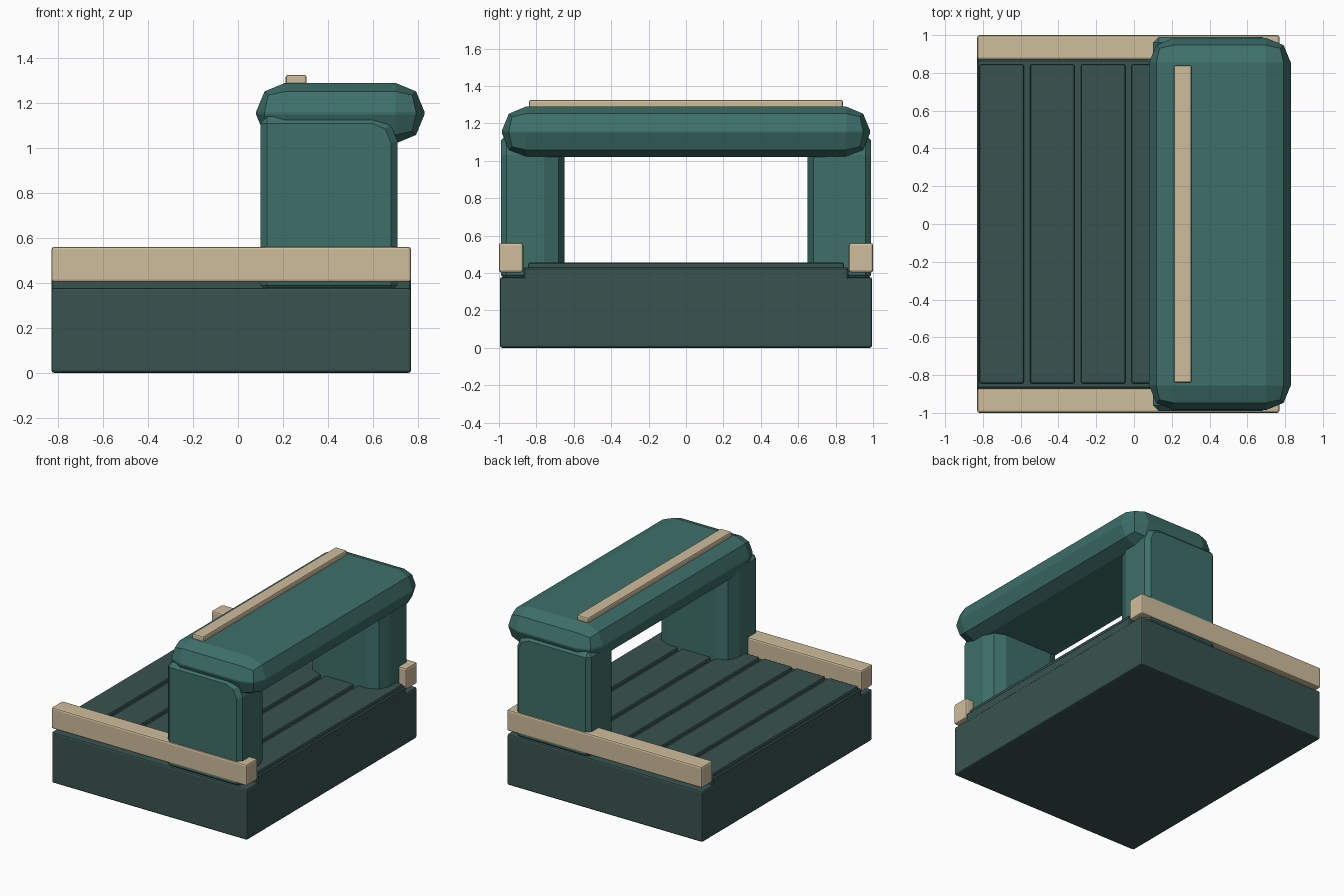
import bpy, bmesh

if "Cube" in bpy.data.objects:
    bpy.data.objects.remove(bpy.data.objects["Cube"])


def material(name, r, g, b):
    def lin(c):
        c /= 255
        return c / 12.92 if c <= 0.04045 else ((c + 0.055) / 1.055) ** 2.4
    m = bpy.data.materials.new(name)
    m.diffuse_color = (lin(r), lin(g), lin(b), 1)
    m.use_nodes = True
    m.node_tree.nodes["Principled BSDF"].inputs["Base Color"].default_value = m.diffuse_color
    return m


DARK = material("dark teal", 56, 83, 79)
TEAL = material("teal", 62, 112, 106)
TAN = material("tan", 207, 189, 156)


def box(name, x, y, z, mat, bevel=0.0, segments=1, round_edge=None, round_width=0.11):
    """Box from ranges; edges chosen by round_edge get a wide bevel first."""
    bm = bmesh.new()
    bmesh.ops.create_cube(bm, size=1)
    for v in bm.verts:
        v.co = [(r[0] + r[1]) / 2 + c * (r[1] - r[0]) for r, c in zip((x, y, z), v.co)]
    if round_edge:
        edges = [e for e in bm.edges if round_edge(e.verts[0].co, e.verts[1].co)]
        bmesh.ops.bevel(bm, geom=edges, offset=round_width, offset_type='OFFSET',
                        segments=2, profile=0.5, affect='EDGES')
    bmesh.ops.recalc_face_normals(bm, faces=bm.faces)
    me = bpy.data.meshes.new(name)
    bm.to_mesh(me)
    bm.free()
    me.materials.append(mat)
    ob = bpy.data.objects.new(name, me)
    bpy.context.collection.objects.link(ob)
    if bevel:
        mod = ob.modifiers.new("edge bevel", 'BEVEL')
        mod.width, mod.segments = bevel, segments
        mod.limit_method, mod.angle_limit = 'ANGLE', 0.9
    return ob


# Base block and the deck layer between the rails
box("base", (-0.83, 0.77), (-0.995, 0.995), (0, 0.378), DARK, 0.012, 2)
box("deck", (-0.83, 0.77), (-0.87, 0.87), (0.36, 0.43), DARK, 0.008)

# Deck slats
for i in range(6):
    x0 = -0.818 + i * 0.2685
    box(f"slat_{i + 1}", (x0, x0 + 0.235), (-0.845, 0.845), (0.40, 0.455), DARK, 0.01, 2)

# Side rails and bridge pillars, one of each per side
for side, s in (("front", -1), ("back", 1)):
    box(f"{side}_rail", (-0.83, 0.77), sorted((s * 0.87, s * 1.0)), (0.403, 0.56), TAN, 0.012, 2)

    def rounded(a, b):
        inner_post = abs(a.y) < 0.7 and abs(b.y) < 0.7 and abs(a.z - b.z) > 0.1
        top_corner = min(a.z, b.z) > 1.0 and min(a.x, b.x) > 0.5
        return inner_post or top_corner
    box(f"{side}_pillar", (0.10, 0.71), sorted((s * 0.65, s * 0.99)), (0.36, 1.14),
        TEAL, 0.03, 1, rounded)

# Chunky beam across the pillars, with a thin strip on top
box("beam", (0.08, 0.83), (-0.985, 0.985), (1.02, 1.29), TEAL, 0.13, 2)
box("beam_strip", (0.212, 0.305), (-0.84, 0.84), (1.28, 1.325), TAN, 0.01, 2)
